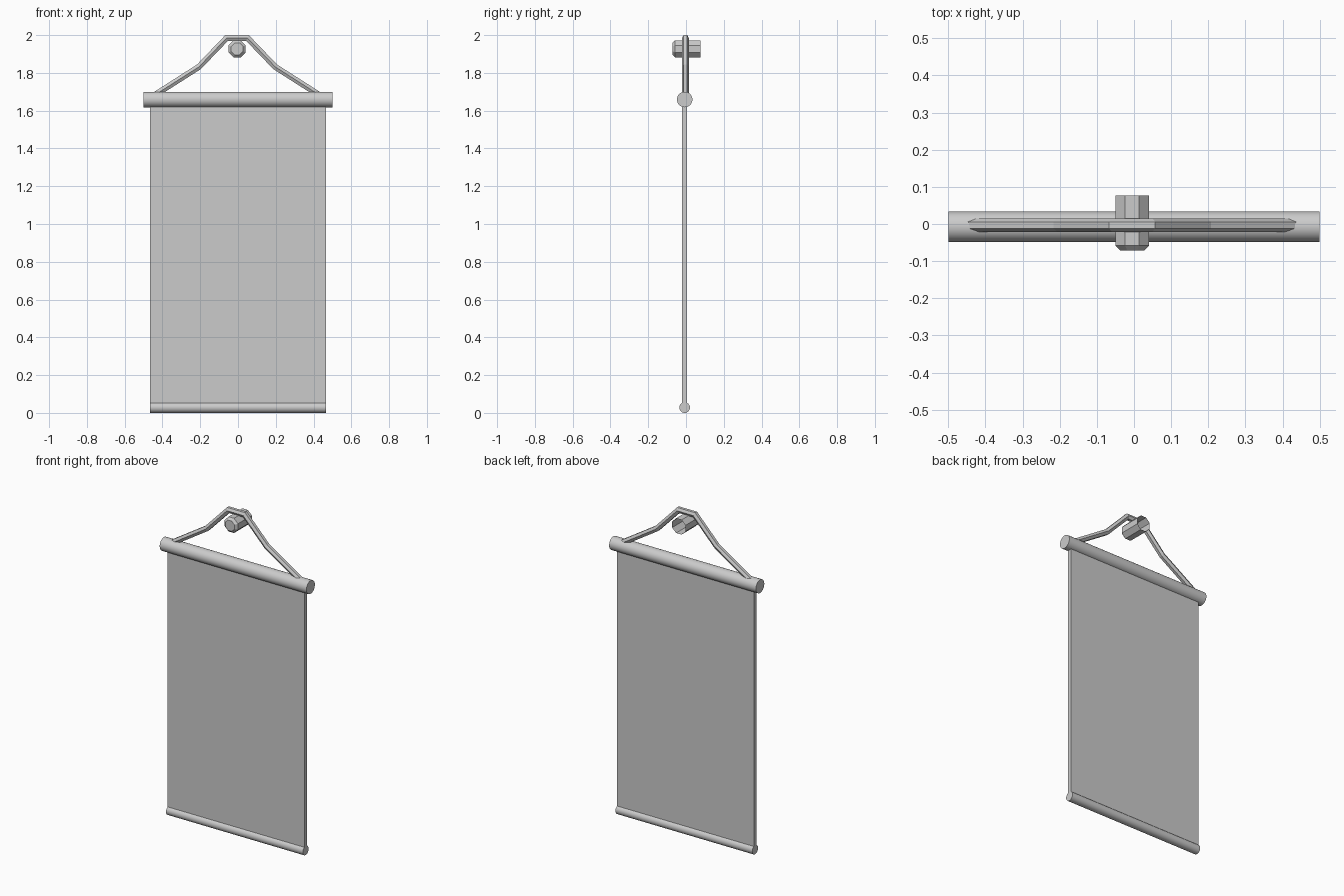
import bpy, bmesh, math
from mathutils import Vector

if "Cube" in bpy.data.objects:
    bpy.data.objects.remove(bpy.data.objects["Cube"])

Y = -0.007  # depth of the banner plane


def finish(name, bm, smooth=False):
    bmesh.ops.recalc_face_normals(bm, faces=bm.faces)
    me = bpy.data.meshes.new(name)
    bm.to_mesh(me)
    bm.free()
    ob = bpy.data.objects.new(name, me)
    bpy.context.collection.objects.link(ob)
    if smooth:
        bpy.ops.object.select_all(action='DESELECT')
        ob.select_set(True)
        bpy.context.view_layer.objects.active = ob
        bpy.ops.object.shade_smooth_by_angle(angle=math.radians(30))
    return ob


def loft(bm, rings, cap_start=True, cap_end=True):
    vs = [[bm.verts.new(p) for p in r] for r in rings]
    n = len(vs[0])
    for a, b in zip(vs, vs[1:]):
        for i in range(n):
            j = (i + 1) % n
            bm.faces.new((a[i], a[j], b[j], b[i]))
    if cap_start:
        bm.faces.new(vs[0])
    if cap_end:
        bm.faces.new(vs[-1])


def rod(name, half, r, z):
    ang = [2 * math.pi * i / 32 for i in range(32)]
    bm = bmesh.new()
    loft(bm, [[(x, Y + r * math.cos(a), z + r * math.sin(a)) for a in ang]
              for x in (-half, half)])
    return finish(name, bm, True)


# rods
rod("top_rod", 0.5, 0.041, 1.659)
rod("bottom_rod", 0.466, 0.028, 0.028)

# cloth panel
bm = bmesh.new()
bmesh.ops.create_cube(bm, size=1)
for v in bm.verts:
    v.co = (v.co.x * 0.932, v.co.y * 0.026 + Y, v.co.z * 1.63 + 0.845)
finish("cloth", bm)

# hanging cord: hexagonal section swept along a mitred path
half = [(0.445, 1.677), (0.202, 1.832), (0.055, 1.985)]
pts = [Vector((-x - 0.005, 0, z)) for x, z in half]
pts += [Vector((x - 0.005, 0, z)) for x, z in reversed(half)]
rings = []
for i, p in enumerate(pts):
    d0 = (p - pts[max(i - 1, 0)]).normalized()
    d1 = (pts[min(i + 1, len(pts) - 1)] - p).normalized()
    t = (d0 + d1).normalized()
    side = Vector((-t.z, 0, t.x)) / max(t.dot(d0), t.dot(d1))
    rings.append([p + Vector((0, -0.003 + 0.018 * math.cos(a), 0)) + side * 0.018 * math.sin(a)
                  for a in (k * math.pi / 3 for k in range(6))])
bm = bmesh.new()
loft(bm, rings)
finish("cord", bm)

# octagonal wall peg with chamfered front and open back
ang = [math.pi / 8 + k * math.pi / 4 for k in range(8)]
bm = bmesh.new()
loft(bm, [[(-0.005 + r * math.cos(a), y, 1.927 + r * math.sin(a)) for a in ang]
          for y, r in ((-0.072, 0.034), (-0.058, 0.049), (0.077, 0.049))], cap_end=False)
finish("wall_peg", bm)
